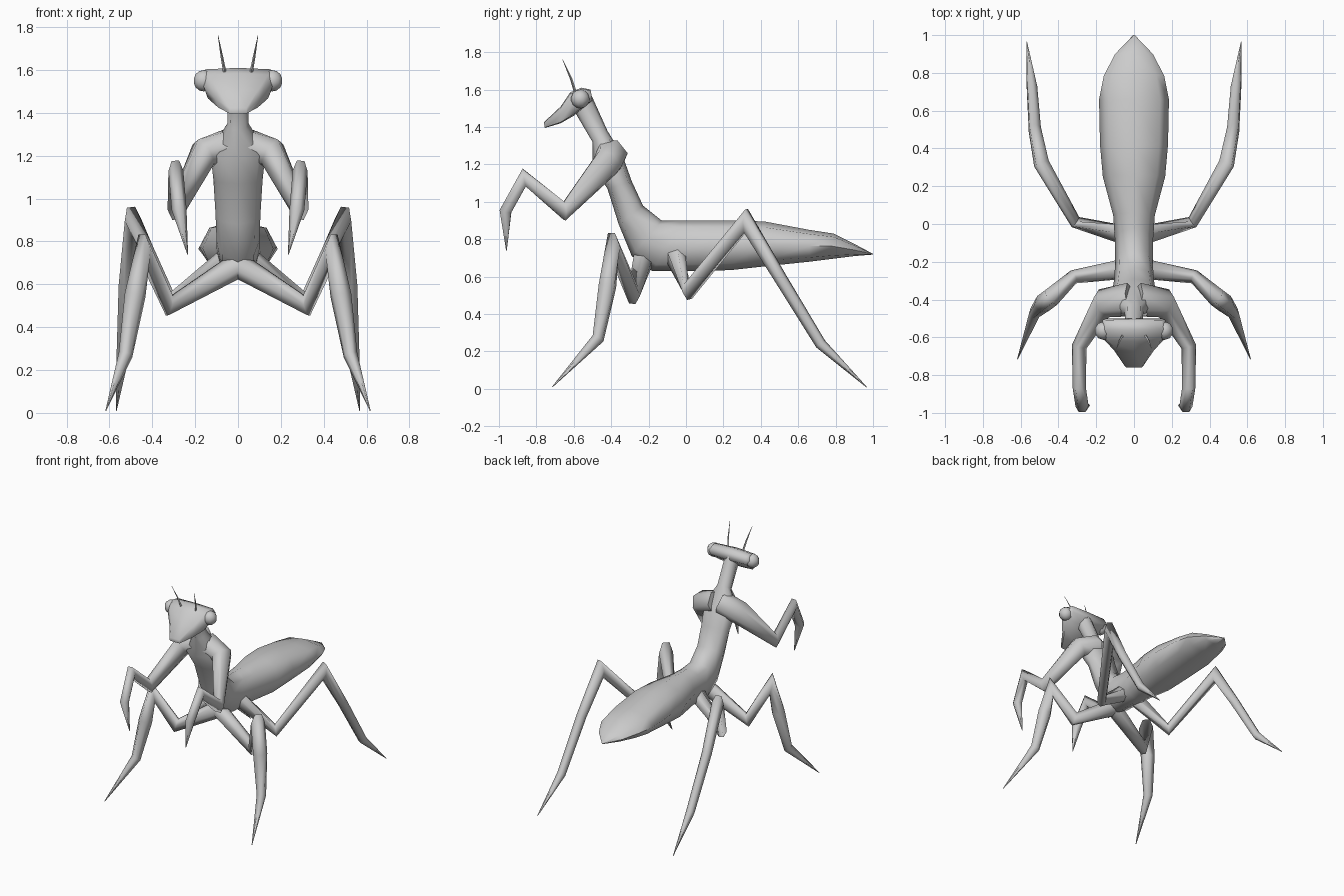
import bpy, bmesh, math
from mathutils import Vector

cube = bpy.data.objects.get("Cube")
if cube:
    bpy.data.objects.remove(cube, do_unlink=True)

grey = bpy.data.materials.new("plain grey")
grey.use_nodes = True
colour = (0.6, 0.6, 0.6, 1)
grey.diffuse_color = colour
grey.node_tree.nodes["Principled BSDF"].inputs["Base Color"].default_value = colour


def finish(name, bm, mirror=False):
    """Turn a bmesh into a smooth grey object, mirrored across x if asked."""
    bmesh.ops.recalc_face_normals(bm, faces=bm.faces)
    mesh = bpy.data.meshes.new(name)
    bm.to_mesh(mesh)
    bm.free()
    mesh.materials.append(grey)
    obj = bpy.data.objects.new(name, mesh)
    bpy.context.collection.objects.link(obj)
    bpy.ops.object.select_all(action='DESELECT')
    obj.select_set(True)
    bpy.context.view_layer.objects.active = obj
    bpy.ops.object.shade_smooth_by_angle(angle=math.radians(75))
    if mirror:
        obj.modifiers.new("Mirror", 'MIRROR').use_mirror_merge = False
    return obj


def skin(rings):
    """Bridge rings of points and cap both ends."""
    bm = bmesh.new()
    loops = [[bm.verts.new(p) for p in ring] for ring in rings]
    n = len(loops[0])
    for a, b in zip(loops, loops[1:]):
        for i in range(n):
            j = (i + 1) % n
            bm.faces.new((a[i], a[j], b[j], b[i]))
    bm.faces.new(loops[0])
    bm.faces.new(loops[-1])
    return bm


def trunk(name, sections, diagonal):
    """Loft of octagons, each given by lower (y, z), upper (y, z) and half width."""
    rings = []
    for ly, lz, uy, uz, w in sections:
        low, up = Vector((0, ly, lz)), Vector((0, uy, uz))
        mid, half = (low + up) / 2, (up - low) / 2
        d = diagonal
        shape = [(1, 0), (d, d), (0, 1), (-d, d), (-1, 0), (-d, -d), (0, -1), (d, -d)]
        rings.append([mid + half * v + Vector((w * u, 0, 0)) for u, v in shape])
    return finish(name, skin(rings))


def limb(name, path, joint, sides=6):
    """Jointed tube of (x, y, z, radius) points with mitred bends, on both sides."""
    pts = [Vector(p[:3]) for p in path]
    dirs = [(b - a).normalized() for a, b in zip(pts, pts[1:])]
    normal = dirs[joint - 1].cross(dirs[joint])
    rings = []
    for i, p in enumerate(pts):
        total = dirs[max(i - 1, 0)] + dirs[min(i, len(dirs) - 1)]
        stretch = min(2 / total.length, 1.7)
        t = total.normalized()
        side = (normal - t * normal.dot(t)).normalized()
        out = t.cross(side)
        r = path[i][3]
        angles = [math.tau * k / sides for k in range(sides)]
        rings.append([p + side * r * math.cos(a) + out * r * stretch * math.sin(a)
                      for a in angles])
    return finish(name, skin(rings), mirror=True)


# Neck, upright thorax and waist running into the abdomen
trunk("body", [
    (-0.60, 1.49, -0.51, 1.58, 0.045),
    (-0.50, 1.32, -0.42, 1.38, 0.05),
    (-0.50, 1.19, -0.34, 1.25, 0.13),
    (-0.42, 1.07, -0.29, 1.11, 0.115),
    (-0.36, 0.88, -0.23, 0.98, 0.105),
    (-0.29, 0.71, -0.13, 0.90, 0.10),
    (-0.18, 0.63, -0.02, 0.90, 0.10),
    (0.03, 0.63, 0.06, 0.90, 0.11),
    (0.24, 0.635, 0.26, 0.90, 0.165),
    (0.42, 0.655, 0.42, 0.895, 0.18),
    (0.66, 0.68, 0.66, 0.85, 0.185),
    (0.78, 0.695, 0.79, 0.83, 0.16),
    (0.90, 0.71, 0.90, 0.775, 0.10),
    (1.00, 0.718, 1.00, 0.722, 0.004)], 0.74)

# Wide wedge head tapering to the mouth
trunk("head", [
    (-0.755, 1.395, -0.76, 1.425, 0.045),
    (-0.67, 1.42, -0.67, 1.51, 0.105),
    (-0.60, 1.46, -0.62, 1.585, 0.16),
    (-0.55, 1.50, -0.56, 1.61, 0.175),
    (-0.50, 1.54, -0.51, 1.60, 0.165)], 0.88)

# Eyes
bm = bmesh.new()
bmesh.ops.create_uvsphere(bm, u_segments=10, v_segments=7, radius=0.05)
bmesh.ops.translate(bm, verts=bm.verts, vec=(0.16, -0.565, 1.55))
finish("eyes", bm, mirror=True)

# Antennae
limb("antennae", [(0.06, -0.59, 1.58, 0.008), (0.075, -0.615, 1.66, 0.006),
                  (0.093, -0.66, 1.76, 0.001)], 1, 4)

# Grasping arms folded in front of the chest
limb("grasping_arms", [
    (0.02, -0.40, 1.25, 0.09), (0.16, -0.42, 1.21, 0.075),
    (0.29, -0.65, 0.95, 0.04), (0.29, -0.865, 1.13, 0.035),
    (0.275, -0.965, 0.95, 0.035), (0.235, -0.96, 0.74, 0.002)], 3)

# Middle legs
limb("middle_legs", [
    (0.0, -0.23, 0.69, 0.06), (0.32, -0.28, 0.50, 0.037),
    (0.44, -0.39, 0.76, 0.05), (0.48, -0.42, 0.55, 0.05),
    (0.525, -0.47, 0.27, 0.033), (0.617, -0.715, 0.01, 0.002)], 2)

# Long hind legs
limb("hind_legs", [
    (0.04, -0.06, 0.72, 0.06), (0.31, 0.01, 0.52, 0.034),
    (0.49, 0.32, 0.90, 0.042), (0.525, 0.50, 0.60, 0.035),
    (0.54, 0.72, 0.24, 0.03), (0.568, 0.965, 0.01, 0.002)], 2)
